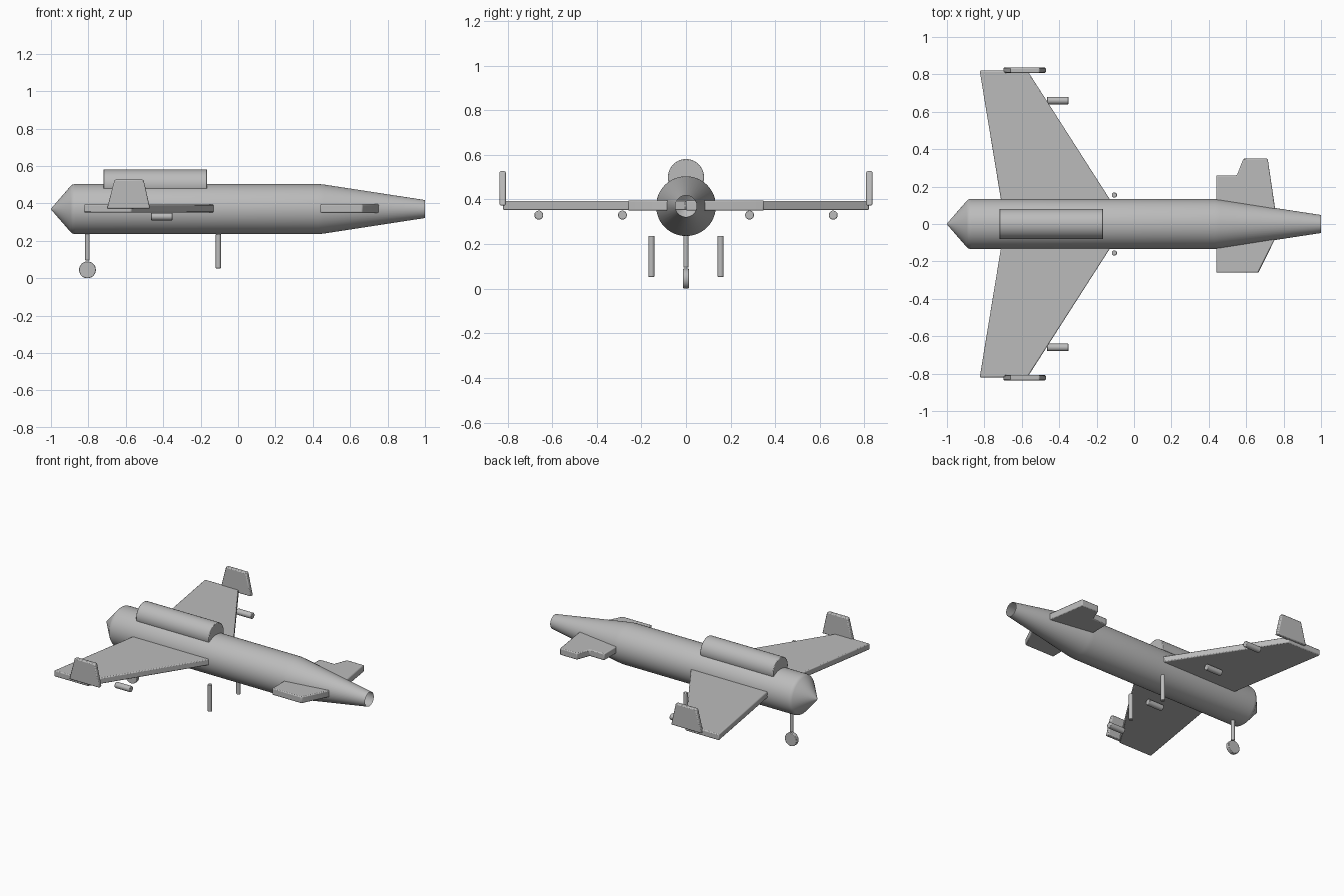
import bpy, bmesh, math
from mathutils import Vector

if "Cube" in bpy.data.objects:
    bpy.data.objects.remove(bpy.data.objects["Cube"])

grey = bpy.data.materials.new("light grey")
grey.diffuse_color = (0.5, 0.5, 0.5, 1)
grey.use_nodes = True
grey.node_tree.nodes["Principled BSDF"].inputs["Base Color"].default_value = grey.diffuse_color
AXIS_Z = 0.37  # height of the fuselage centre line


def finish(bm, name, bevel=0.0):
    """Turn a bmesh into a smooth-by-angle object with softened edges."""
    mesh = bpy.data.meshes.new(name)
    bm.to_mesh(mesh)
    bm.free()
    mesh.materials.append(grey)
    ob = bpy.data.objects.new(name, mesh)
    bpy.context.collection.objects.link(ob)
    bpy.ops.object.select_all(action='DESELECT')
    bpy.context.view_layer.objects.active = ob
    ob.select_set(True)
    bpy.ops.object.shade_smooth_by_angle(angle=math.radians(35))
    if bevel:
        mod = ob.modifiers.new("soft edges", 'BEVEL')
        mod.width = bevel
        mod.segments = 2
        mod.limit_method = 'ANGLE'
    return ob


def plate(name, points, lift, bevel=0.006):
    """Extrude a flat outline along a vector."""
    bm = bmesh.new()
    face = bm.faces.new([bm.verts.new(p) for p in points])
    ext = bmesh.ops.extrude_face_region(bm, geom=[face], use_keep_orig=True)
    verts = [v for v in ext['geom'] if isinstance(v, bmesh.types.BMVert)]
    bmesh.ops.translate(bm, verts=verts, vec=lift)
    bmesh.ops.recalc_face_normals(bm, faces=bm.faces)
    return finish(bm, name, bevel)


def rod(name, a, b, radius, bevel=0.003, sides=32):
    """Capped cylinder between two points."""
    a, b = Vector(a), Vector(b)
    bm = bmesh.new()
    bmesh.ops.create_cone(bm, cap_ends=True, segments=sides, radius1=radius,
                          radius2=radius, depth=(b - a).length)
    rot = (b - a).to_track_quat('Z', 'Y').to_matrix()
    bmesh.ops.rotate(bm, verts=bm.verts, cent=(0, 0, 0), matrix=rot)
    bmesh.ops.translate(bm, verts=bm.verts, vec=(a + b) / 2)
    return finish(bm, name, bevel)


# Fuselage: spun profile, pointed at one end and open at the other
profile = [(-1, 0.0), (-0.995, 0.008), (-0.895, 0.123), (-0.885, 0.131),
           (-0.87, 0.134), (0.43, 0.134), (0.46, 0.131), (1.0, 0.048)]
bm = bmesh.new()
line = [bm.verts.new((x, 0, AXIS_Z + r)) for x, r in profile]
edges = [bm.edges.new(pair) for pair in zip(line, line[1:])]
bmesh.ops.spin(bm, geom=line + edges, cent=(0, 0, AXIS_Z), axis=(1, 0, 0),
               angle=math.tau, steps=48)
bmesh.ops.remove_doubles(bm, verts=bm.verts, dist=0.0005)
bmesh.ops.recalc_face_normals(bm, faces=bm.faces)
if sum(f.normal.dot(f.calc_center_median() - Vector((0, 0, AXIS_Z))) for f in bm.faces) < 0:
    bmesh.ops.reverse_faces(bm, faces=bm.faces)
finish(bm, "fuselage")

# Long rounded housing on the back of the fuselage
rod("dorsal_housing", (-0.72, 0, 0.50), (-0.165, 0, 0.50), 0.081, 0.004, 48)

# Paired parts
for s, side in ((1, "left"), (-1, "right")):
    wing = [(-0.69, 0), (-0.825, 0.82), (-0.57, 0.82), (-0.045, 0)]
    plate("wing_" + side, [(x, s * y, 0.352) for x, y in wing], (0, 0, 0.042))

    fin = [(-0.70, 0.373), (-0.47, 0.373), (-0.505, 0.527), (-0.66, 0.527)]
    plate("winglet_" + side, [(x, s * 0.822 - 0.014, z) for x, z in fin], (0, 0.028, 0))

    for y, place in ((0.285, "inner"), (0.66, "outer")):
        rod(f"{place}_pod_{side}", (-0.465, s * y, 0.33), (-0.35, s * y, 0.33), 0.02)

    rod("main_leg_" + side, (-0.105, s * 0.155, 0.053), (-0.105, s * 0.155, 0.237), 0.014)

# Small stepped plane on one side, plain one on the other
stepped = [(0.44, 0), (0.44, 0.26), (0.55, 0.26), (0.585, 0.35),
           (0.715, 0.35), (0.755, 0.08), (0.755, 0)]
plain = [(0.44, -0.06), (0.44, -0.26), (0.665, -0.26), (0.757, -0.075), (0.757, -0.06)]
plate("stepped_foreplane", [(x, y, 0.35) for x, y in stepped], (0, 0, 0.046))
plate("plain_foreplane", [(x, y, 0.35) for x, y in plain], (0, 0, 0.046))

# Single leg with its wheel
rod("wheel_leg", (-0.805, 0, 0.095), (-0.805, 0, 0.24), 0.012)
rod("wheel", (-0.805, -0.0125, 0.045), (-0.805, 0.0125, 0.045), 0.045)
